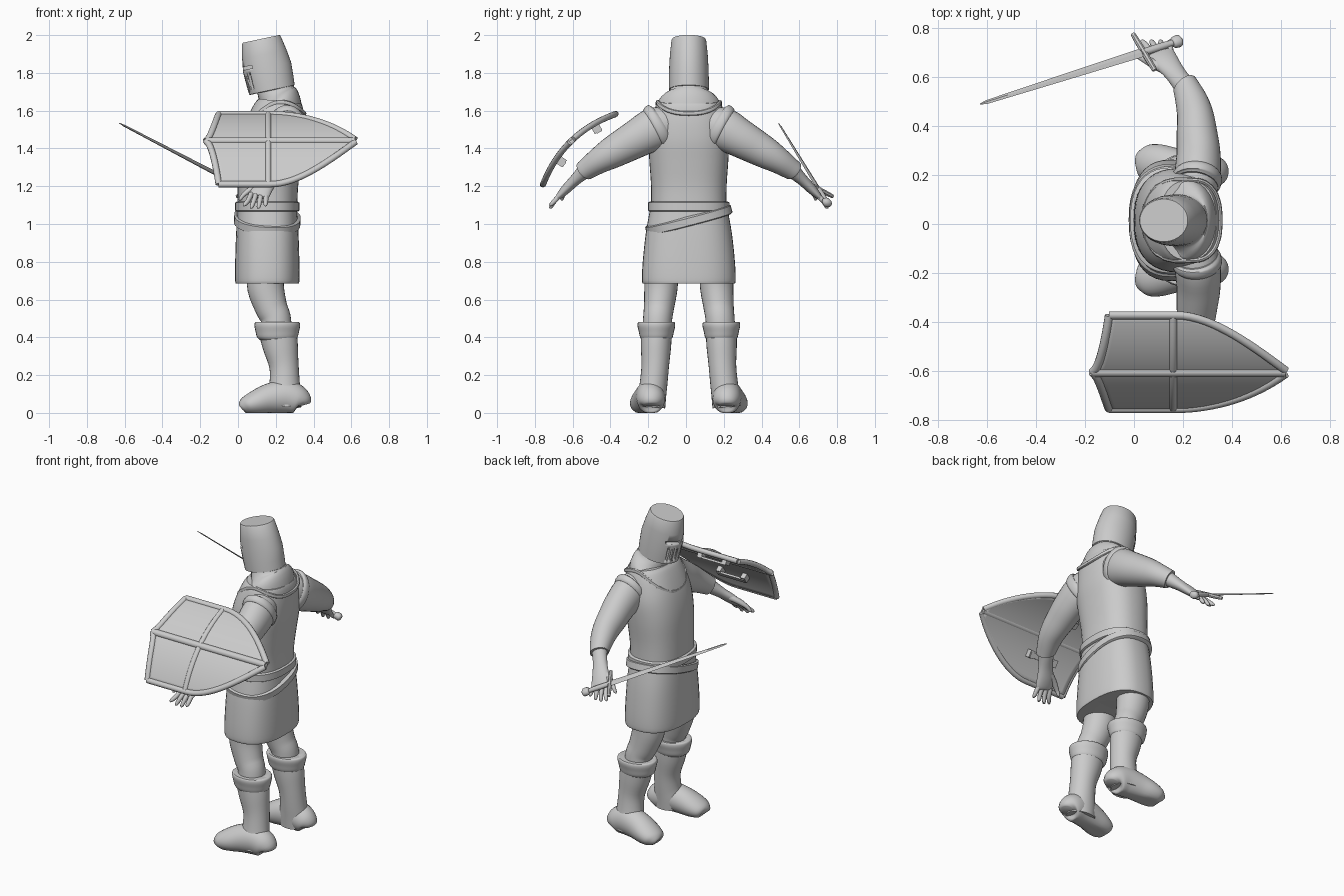
import bpy, bmesh, math
from mathutils import Vector as V

if "Cube" in bpy.data.objects:
    bpy.data.objects.remove(bpy.data.objects["Cube"], do_unlink=True)

MID = 0.015  # body centre in y
X, Y, Z = V((1, 0, 0)), V((0, 1, 0)), V((0, 0, 1))

grey = bpy.data.materials.new("plain grey")
grey.use_nodes = True
grey.diffuse_color = (0.6, 0.6, 0.6, 1)
grey.node_tree.nodes["Principled BSDF"].inputs["Base Color"].default_value = (0.6, 0.6, 0.6, 1)


def finish(name, bm, angle=40):
    bmesh.ops.recalc_face_normals(bm, faces=bm.faces)
    me = bpy.data.meshes.new(name)
    bm.to_mesh(me)
    bm.free()
    me.materials.append(grey)
    ob = bpy.data.objects.new(name, me)
    bpy.context.collection.objects.link(ob)
    bpy.ops.object.select_all(action="DESELECT")
    ob.select_set(True)
    bpy.context.view_layer.objects.active = ob
    bpy.ops.object.shade_smooth_by_angle(angle=math.radians(angle))
    return ob


def densify(rows, k=4):
    """Catmull-Rom through rows of any length."""
    out = []
    for i in range(len(rows) - 1):
        p0, p1 = rows[max(i - 1, 0)], rows[i]
        p2, p3 = rows[i + 1], rows[min(i + 2, len(rows) - 1)]
        for j in range(k):
            t = j / k
            out.append([b + t / 2 * (c - a + t * (2 * a - 5 * b + 4 * c - d + t * (3 * (b - c) + d - a)))
                        for a, b, c, d in zip(p0, p1, p2, p3)])
    return out + [list(rows[-1])]


def tube(name, rows, up=X, n=28, smooth=True, power=2, floor=False, angle=40):
    """Loft of (x, y, z, radius along up, radius across)."""
    if smooth:
        rows = densify(rows)
    bm, rings = bmesh.new(), []
    pts = [V(r[:3]) for r in rows]
    for i, r in enumerate(rows):
        t = (pts[min(i + 1, len(pts) - 1)] - pts[max(i - 1, 0)]).normalized()
        a = (up - t * up.dot(t)).normalized()
        b = t.cross(a)
        ring = []
        for k in range(n):
            q = 2 * math.pi * k / n
            c, s = math.cos(q), math.sin(q)
            e = 2 / power
            p = pts[i] + a * math.copysign(abs(c) ** e, c) * r[3] + b * math.copysign(abs(s) ** e, s) * r[4]
            if floor:
                p.z = max(p.z, 0)
            ring.append(bm.verts.new(p))
        rings.append(ring)
    for r0, r1 in zip(rings, rings[1:]):
        for k in range(n):
            bm.faces.new((r0[k], r0[(k + 1) % n], r1[(k + 1) % n], r1[k]))
    bm.faces.new(rings[0])
    bm.faces.new(rings[-1])
    return finish(name, bm, angle)


def box(name, centre, size, dirs=(X, Y, Z)):
    bm = bmesh.new()
    bmesh.ops.create_cube(bm, size=1)
    for v in bm.verts:
        v.co = V(centre) + sum((d * c * s for d, c, s in zip(dirs, v.co, size)), V())
    return finish(name, bm)


def column(name, rows, **kw):
    return tube(name, [(x, MID, z, a, b) for x, z, a, b in rows], **kw)


# Torso and skirt
torso = [(.155, 1.05, .158, .2), (.158, 1.2, .16, .2), (.17, 1.35, .167, .21), (.188, 1.46, .165, .212),
         (.205, 1.55, .15, .198), (.218, 1.62, .13, .178), (.222, 1.65, .115, .162)]
column("tunic_body", torso, power=2.4, n=40)
column("tunic_skirt", [(.155, .69, .14, .22), (.155, .685, .162, .238), (.155, .7, .17, .248), (.155, .8, .17, .244),
                       (.155, .95, .165, .228), (.155, 1.08, .157, .205)], power=2.5, n=40)
column("mail_neck", [(.22, 1.6, .125, .17), (.22, 1.655, .11, .16), (.205, 1.69, .1, .115), (.195, 1.73, .098, .092),
                     (.18, 1.8, .09, .085)])

# Neckline trim follows the torso surface
dense = densify(torso, 8)
neck = []
for k in range(61):
    q = 2 * math.pi * k / 60
    c, s = math.cos(q), math.sin(q)
    z = 1.645 - c * c * (.06 if c > 0 else .13)
    cx, _, a, b = min(dense, key=lambda r: abs(r[1] - z))
    e = 2 / 2.4
    neck.append((cx + math.copysign(abs(c) ** e, c) * a, MID + math.copysign(abs(s) ** e, s) * b, z, .012, .01))
tube("neckline_trim", neck, up=Z, n=8, smooth=False)

# Belts
def belt(name, centre, axis, half, a, b):
    prof = [(-1, -.02), (-1, 0), (-.8, .008), (.8, .008), (1, 0), (1, -.02)]
    tube(name, [(*(V(centre) + axis * half * h), a + d, b + d) for h, d in prof], smooth=False, power=2.4, n=40)


belt("waist_belt", (.155, MID, 1.092), Z, .026, .162, .208)
belt("sword_belt", (.155, MID, 1.022), V((.06, -.26, 1)).normalized(), .024, .168, .226)

# Helmet with eye slits and breathing slots
top, low = V((.122, MID, 1.98)), V((.18, MID, 1.708))
helm = []
for t, a, b in [(0, .118, .1), (.01, .123, .106), (.2, .127, .106), (.45, .13, .104), (.7, .12, .1),
                (.97, .105, .092), (1, .1, .087)]:
    helm.append((*low.lerp(top, t), a, b))
helmet = tube("helmet", helm, smooth=False, n=40, angle=30)
axis = (top - low).normalized()
fwd = Y.cross(axis)
cuts = [box("cutter", (.04, MID + s * .045, 1.825), (.08, .075, .016), (fwd, Y, axis)) for s in (-1, 1)]
for s in (-1, 1):
    for k in range(4):
        cuts.append(box("cutter", (.045, MID + s * (.02 + .016 * k), 1.745), (.07, .007, .075), (fwd, Y, axis)))
for c in cuts:
    m = helmet.modifiers.new("cut", "BOOLEAN")
    m.operation, m.object, m.solver = "DIFFERENCE", c, "EXACT"
    bpy.context.view_layer.objects.active = helmet
    bpy.ops.object.modifier_apply(modifier=m.name)
    bpy.data.objects.remove(c, do_unlink=True)

# Limbs, mirrored about the body centre
for side, s in (("right", 1), ("left", -1)):
    def limb(part, rows, **kw):
        tube(side + "_" + part, [(x, MID + s * d, z, a, b) for x, d, z, a, b in rows], **kw)

    limb("sleeve", [(.25, .1, 1.535, .08, .09), (.26, .18, 1.505, .094, .112), (.264, .27, 1.455, .09, .102),
                    (.258, .35, 1.41, .084, .092), (.252, .42, 1.37, .076, .082), (.238, .48, 1.333, .068, .069),
                    (.215, .54, 1.292, .056, .057), (.208, .552, 1.283, .054, .055)])
    limb("armhole_trim", [(.255, .145, 1.525, .09, .112), (.257, .158, 1.518, .1, .124),
                          (.259, .18, 1.508, .101, .122), (.26, .192, 1.502, .09, .11)])
    limb("hand", [(.215, .54, 1.293, .046, .044), (.195, .565, 1.268, .043, .038), (.165, .605, 1.23, .044, .03),
                  (.13, .65, 1.185, .053, .026), (.112, .682, 1.152, .053, .018), (.108, .69, 1.145, .045, .01)])
    for k in range(4):
        base, tip = .07 + .026 * k, .035 + .037 * k
        drop = .012 * (k in (0, 3))
        limb(f"finger_{k + 1}", [(base, .675, 1.16, .014, .014), ((base + tip) / 2, .71, 1.123, .013, .013),
                                 (tip, .73, 1.09 + drop, .01, .01), (tip, .732, 1.082 + drop, .004, .004)], n=10)
    limb("thumb", [(.12, .62, 1.21, .02, .02), (.07, .645, 1.185, .019, .017), (.03, .665, 1.155, .013, .012),
                   (.012, .672, 1.132, .009, .009), (.009, .674, 1.126, .004, .004)], up=Y, n=10)
    limb("leg", [(.145, .145, .76, .098, .09), (.147, .148, .66, .097, .088), (.175, .158, .56, .086, .08),
                 (.2, .165, .5, .08, .077), (.205, .17, .42, .08, .077)])
    limb("boot_cuff", [(.208, .172, .385, .09, .075), (.208, .172, .4, .107, .086), (.208, .172, .43, .115, .093),
                       (.208, .172, .462, .121, .1), (.208, .172, .48, .115, .095), (.208, .172, .475, .085, .075)])
    limb("boot_shaft", [(.21, .172, .43, .1, .082), (.225, .174, .35, .093, .08), (.243, .178, .25, .078, .073),
                        (.247, .186, .16, .08, .073), (.245, .195, .09, .09, .075), (.245, .2, .03, .09, .075)])
    limb("boot_foot", [(.345, .2, .04, .04, .035), (.338, .2, .055, .062, .06), (.31, .2, .07, .074, .08),
                       (.25, .205, .085, .077, .09), (.17, .215, .075, .08, .082), (.1, .228, .055, .083, .068),
                       (.05, .236, .04, .074, .052), (.027, .24, .03, .052, .038), (.02, .24, .025, .03, .02)],
         up=Y, floor=True)

# Sword
tip, d = V((-.63, .49, 1.535)), V((.66, .21, -.345))
cross = V((.09, -.15, .08)).normalized()
def along(t, a, b):
    return (*(tip + d * t), a, b)


tube("sword_blade", [along(0, .002, .001), along(.04, .009, .003), along(.5, .015, .004), along(1.02, .021, .006)],
     up=cross, n=4, smooth=False, angle=15)
tube("sword_grip", [along(1, .014, .012), along(1.1, .016, .014), along(1.2, .013, .012)], up=cross, n=12)
tube("sword_pommel", [along(1.19, .01, .01), along(1.2, .024, .02), along(1.235, .026, .022), along(1.25, .012, .01)],
     up=cross, n=12)
hub = tip + d * 1.015
tube("sword_guard", [(*(hub + cross * h * .095), r, r) for h, r in ((-1, .006), (-.9, .011), (0, .013), (.9, .011), (1, .006))],
     up=d, n=8)

# Shield: bowed heater plate lying along x
A, M, B = V((0, -.37, 1.578)), V((0, -.603, 1.437)), V((0, -.753, 1.207))
out = V((0, -.7, .7)).normalized()
def taper(x):
    return 1 - max(0, (x - .18) / .45) ** 1.75


def surf(x, w):
    return M + (A - B) / 2 * w + ((A + B) / 2 - M) * w * w + X * x


def head(v):
    return -.17 + .068 * abs(v) ** .6


bm = bmesh.new()
grid = []
for i in range(25):
    row = []
    for j in range(21):
        v = j / 10 - 1
        x = head(v) + (.62 - head(v)) * i / 24
        row.append(bm.verts.new(surf(x, v * taper(x))))
    grid.append(row)
for i in range(24):
    for j in range(20):
        bm.faces.new((grid[i][j], grid[i + 1][j], grid[i + 1][j + 1], grid[i][j + 1]))
bmesh.ops.remove_doubles(bm, verts=bm.verts, dist=.0002)
plate = finish("shield_plate", bm)
sol = plate.modifiers.new("thickness", "SOLIDIFY")
sol.thickness, sol.offset = .02, 0

def strip(name, path, r=.016):
    tube(name, [(*(p + out * .005), r, r * 1.1) for p in path], up=out, n=10, smooth=False)


for nm, s in (("upper", 1), ("lower", -1)):
    xs = [-.102 + .722 * k / 24 for k in range(25)]
    strip(nm + "_shield_rim", [surf(x, s * taper(x)) for x in xs])
    strip(nm + "_shield_head_rim", [surf(head(k / 10), s * k / 10) for k in range(11)])
strip("shield_long_rib", [surf(-.17, 0), surf(.2, 0), surf(.62, 0)], .018)
strip("shield_cross_rib", [surf(.16, k / 10 - 1) for k in range(21)], .015)

# Brackets and arm straps on the shield's inner face
for nm, w in (("upper", .55), ("lower", -.45)):
    flat = (surf(0, w + .1) - surf(0, w - .1)).normalized()
    inner = surf(0, w) - X.cross(flat) * math.copysign(.025, X.cross(flat).dot(out))
    for k, x in enumerate((.05, .22)):
        box(f"{nm}_strap_mount_{k + 1}", inner + X * x, (.03, .045, .04), (X, flat, X.cross(flat)))
    box(nm + "_strap", inner - out * .018 + X * .135, (.19, .03, .012), (X, flat, X.cross(flat)))
